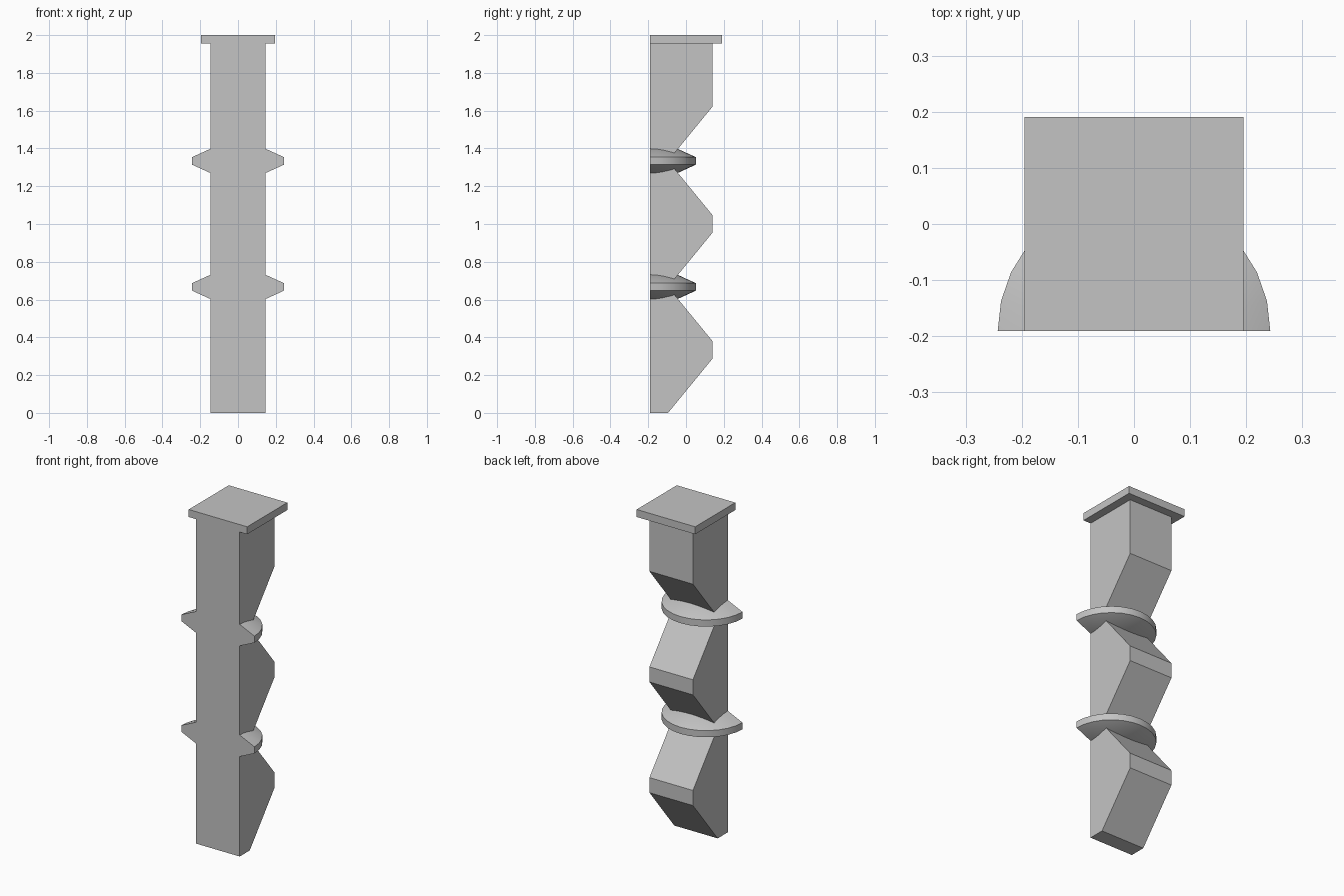
import bpy, bmesh, math

cube = bpy.data.objects.get("Cube")
if cube:
    bpy.data.objects.remove(cube, do_unlink=True)

grey = bpy.data.materials.new("light grey")
grey.use_nodes = True
grey.diffuse_color = (0.55, 0.55, 0.55, 1)
grey.node_tree.nodes["Principled BSDF"].inputs["Base Color"].default_value = (0.55, 0.55, 0.55, 1)

FRONT, BACK, NOTCH = -0.191, 0.141, -0.095
HALF_WIDTH, TOP, CAP_BASE = 0.145, 2.0, 1.955
PITCH, SLOPE = 0.667, 0.288
RING_HEIGHTS = (PITCH, 2 * PITCH)


def add_object(name, bm):
    bmesh.ops.recalc_face_normals(bm, faces=bm.faces)
    mesh = bpy.data.meshes.new(name)
    bm.to_mesh(mesh)
    bm.free()
    mesh.materials.append(grey)
    obj = bpy.data.objects.new(name, mesh)
    bpy.context.collection.objects.link(obj)
    return obj


def prism(name, profile, half_width):
    """Extrude a side profile of (y, z) points across x."""
    bm = bmesh.new()
    face = bm.faces.new([bm.verts.new((-half_width, y, z)) for y, z in profile])
    result = bmesh.ops.extrude_face_region(bm, geom=[face])
    verts = [v for v in result["geom"] if isinstance(v, bmesh.types.BMVert)]
    bmesh.ops.translate(bm, verts=verts, vec=(2 * half_width, 0, 0))
    return add_object(name, bm)


def half_ring(name, height, steps=14):
    """Half turn of a bevelled disc, flat on the front."""
    section = [(0.14, -0.067), (0.243, -0.02), (0.243, 0.02), (0.14, 0.067)]
    bm = bmesh.new()
    rows = []
    for i in range(steps + 1):
        a = math.pi * i / steps
        rows.append([bm.verts.new((r * math.cos(a), FRONT + r * math.sin(a), height + z))
                     for r, z in section])
    for a, b in zip(rows, rows[1:]):
        for j in range(len(section) - 1):
            bm.faces.new((a[j], b[j], b[j + 1], a[j + 1]))
    # Flat top, bottom and front
    bm.faces.new([row[0] for row in rows])
    bm.faces.new([row[-1] for row in rows])
    bm.faces.new(rows[0] + rows[-1][::-1])
    obj = add_object(name, bm)
    bpy.ops.object.select_all(action='DESELECT')
    obj.select_set(True)
    bpy.context.view_layer.objects.active = obj
    bpy.ops.object.shade_smooth_by_angle(angle=math.radians(30))


# Post with notched back
profile = [(FRONT, 0), (NOTCH, 0), (BACK, SLOPE)]
for z in RING_HEIGHTS:
    profile += [(BACK, z - SLOPE), (NOTCH, z), (BACK, z + SLOPE)]
profile += [(BACK, CAP_BASE), (FRONT, CAP_BASE)]
prism("post", profile, HALF_WIDTH)

# Square cap slab
prism("cap", [(FRONT, CAP_BASE), (-FRONT, CAP_BASE), (-FRONT, TOP), (FRONT, TOP)], 0.195)

# Rings seated in the notches
for name, z in zip(("lower_ring", "upper_ring"), RING_HEIGHTS):
    half_ring(name, z)
